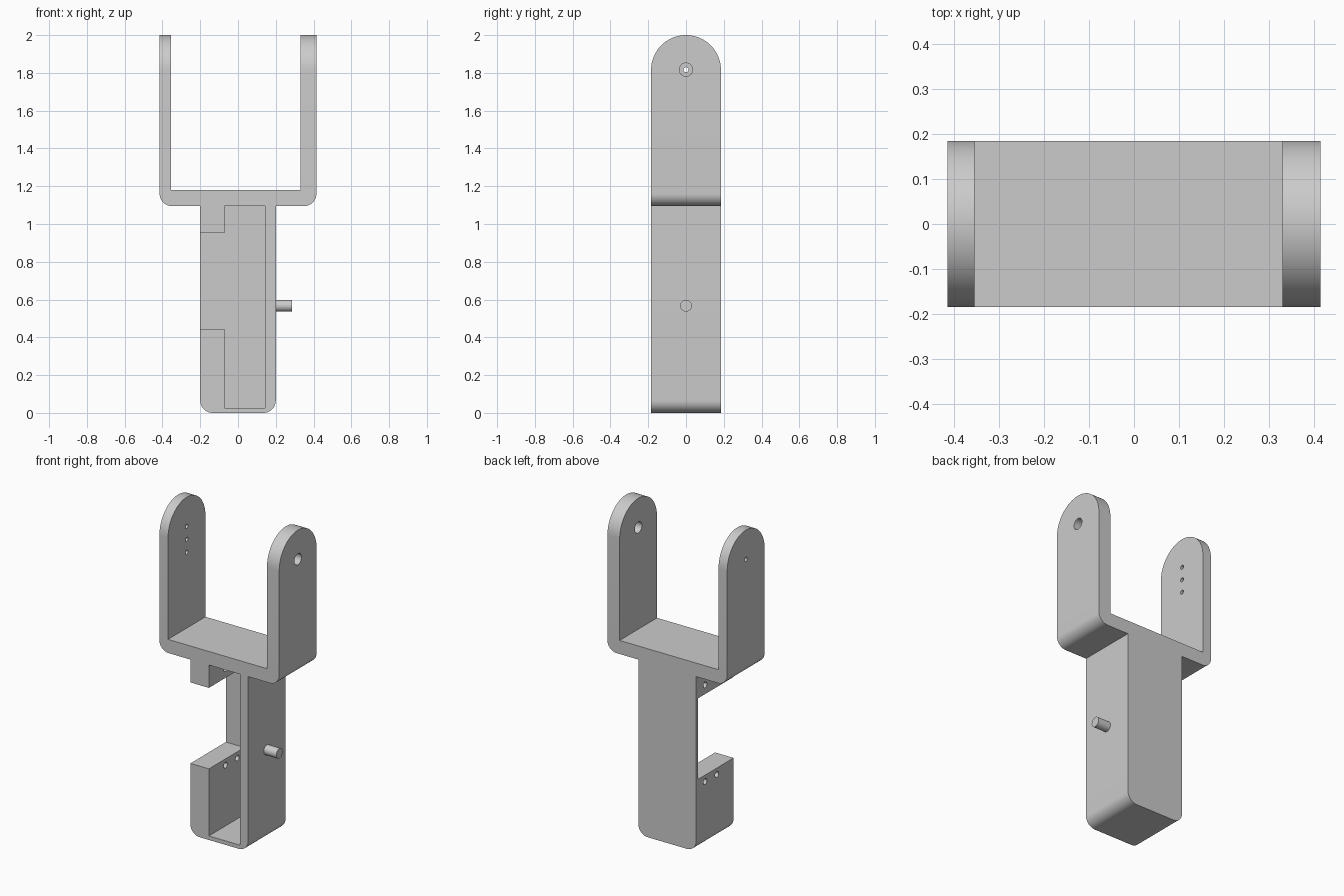
import bpy
import bmesh
import math
from mathutils import Matrix, Vector

cube = bpy.data.objects.get("Cube")
if cube:
    bpy.data.objects.remove(cube, do_unlink=True)

grey = bpy.data.materials.new("plain grey")
grey.use_nodes = True
COLOR = (0.6, 0.6, 0.6, 1)
grey.diffuse_color = COLOR
grey.node_tree.nodes["Principled BSDF"].inputs["Base Color"].default_value = COLOR

HALF = 0.185          # half depth of the whole bracket
BEAM_BOTTOM = 1.095


def new_object(name, bm):
    bmesh.ops.recalc_face_normals(bm, faces=bm.faces)
    mesh = bpy.data.meshes.new(name)
    bm.to_mesh(mesh)
    bm.free()
    mesh.materials.append(grey)
    obj = bpy.data.objects.new(name, mesh)
    bpy.context.collection.objects.link(obj)
    return obj


def rounded(corners, steps=16):
    """Outline from (u, v, radius) corners with filleted right angles."""
    out = []
    for i, (u, v, r) in enumerate(corners):
        p = Vector((u, v))
        if not r:
            out.append(p)
            continue
        before = (Vector(corners[i - 1][:2]) - p).normalized() * r
        after = (Vector(corners[(i + 1) % len(corners)][:2]) - p).normalized() * r
        for k in range(steps + 1):
            a = k / steps * math.pi / 2
            q = p + before * (1 - math.sin(a)) + after * (1 - math.cos(a))
            if not out or (q - out[-1]).length > 1e-5:
                out.append(q)
    return out


def extrude(name, corners, axis, start, end):
    """Extrude an outline along x (outline in y, z) or along y (outline in x, z)."""
    bm = bmesh.new()
    place = (lambda p: (start, p.x, p.y)) if axis == "x" else (lambda p: (p.x, start, p.y))
    face = bm.faces.new([bm.verts.new(place(p)) for p in rounded(corners)])
    moved = bmesh.ops.extrude_face_region(bm, geom=[face])["geom"]
    shift = Vector((end - start, 0, 0) if axis == "x" else (0, end - start, 0))
    bmesh.ops.translate(bm, vec=shift, verts=[g for g in moved if isinstance(g, bmesh.types.BMVert)])
    return new_object(name, bm)


def box(name, x0, x1, y0, y1, z0, z1):
    return extrude(name, [(x0, z0, 0), (x1, z0, 0), (x1, z1, 0), (x0, z1, 0)], "y", y0, y1)


def rod(name, x0, x1, y, z, radius):
    bm = bmesh.new()
    matrix = Matrix.Translation(((x0 + x1) / 2, y, z)) @ Matrix.Rotation(math.pi / 2, 4, "Y")
    bmesh.ops.create_cone(bm, cap_ends=True, segments=32, radius1=radius, radius2=radius,
                          depth=x1 - x0, matrix=matrix)
    return new_object(name, bm)


def combine(target, tool, operation="DIFFERENCE"):
    tool.hide_render = True
    mod = target.modifiers.new("cut", "BOOLEAN")
    mod.object, mod.operation, mod.solver = tool, operation, "EXACT"
    bpy.context.view_layer.objects.active = target
    bpy.ops.object.modifier_apply(modifier=mod.name)
    bpy.data.objects.remove(tool, do_unlink=True)


# Yoke: U-shaped section, one arm thicker than the other, trimmed to round tips
yoke = extrude("yoke", [
    (-0.415, 2.1, 0), (-0.415, BEAM_BOTTOM, 0.065), (0.415, BEAM_BOTTOM, 0.065), (0.415, 2.1, 0),
    (0.33, 2.1, 0), (0.33, 1.18, 0), (-0.355, 1.18, 0), (-0.355, 2.1, 0)], "y", -0.25, 0.25)
combine(yoke, extrude("arm_outline", [
    (-HALF, 1, 0), (HALF, 1, 0), (HALF, 2, HALF), (-HALF, 2, HALF)], "x", -0.5, 0.5), "INTERSECT")

# Pivot hole in the thick arm; one through hole and two blind holes in the thin arm
combine(yoke, rod("pivot_hole", 0.3, 0.45, 0, 1.817, 0.035))
combine(yoke, rod("through_hole", -0.45, -0.3, 0, 1.817, 0.013))
for z in (1.735, 1.655):
    combine(yoke, rod("blind_hole", -0.39, -0.3, 0, z, 0.013))

# Holder: rounded block with a front-opening pocket and a side window
holder = extrude("holder", [
    (-0.2, BEAM_BOTTOM, 0), (-0.2, 0, 0.065), (0.2, 0, 0.065), (0.2, BEAM_BOTTOM, 0)],
    "y", -HALF, HALF)
BACK = 0.165
combine(holder, box("pocket", -0.072, 0.143, -0.3, BACK, 0.025, 1.2))
combine(holder, box("window", -0.3, 0.0, -0.3, BACK, 0.445, 0.952))

# Mounting screw holes above and below the window
for z in (0.405, 1.01):
    for y in (-0.02, 0.097):
        combine(holder, rod("screw_hole", -0.3, 0.0, y, z, 0.018))

# Pivot peg on the side of the holder
peg = rod("peg", 0.19, 0.287, 0, 0.567, 0.031)

for obj in (yoke, holder, peg):
    bpy.ops.object.select_all(action="DESELECT")
    obj.select_set(True)
    bpy.context.view_layer.objects.active = obj
    bpy.ops.object.shade_smooth_by_angle(angle=math.radians(30))
